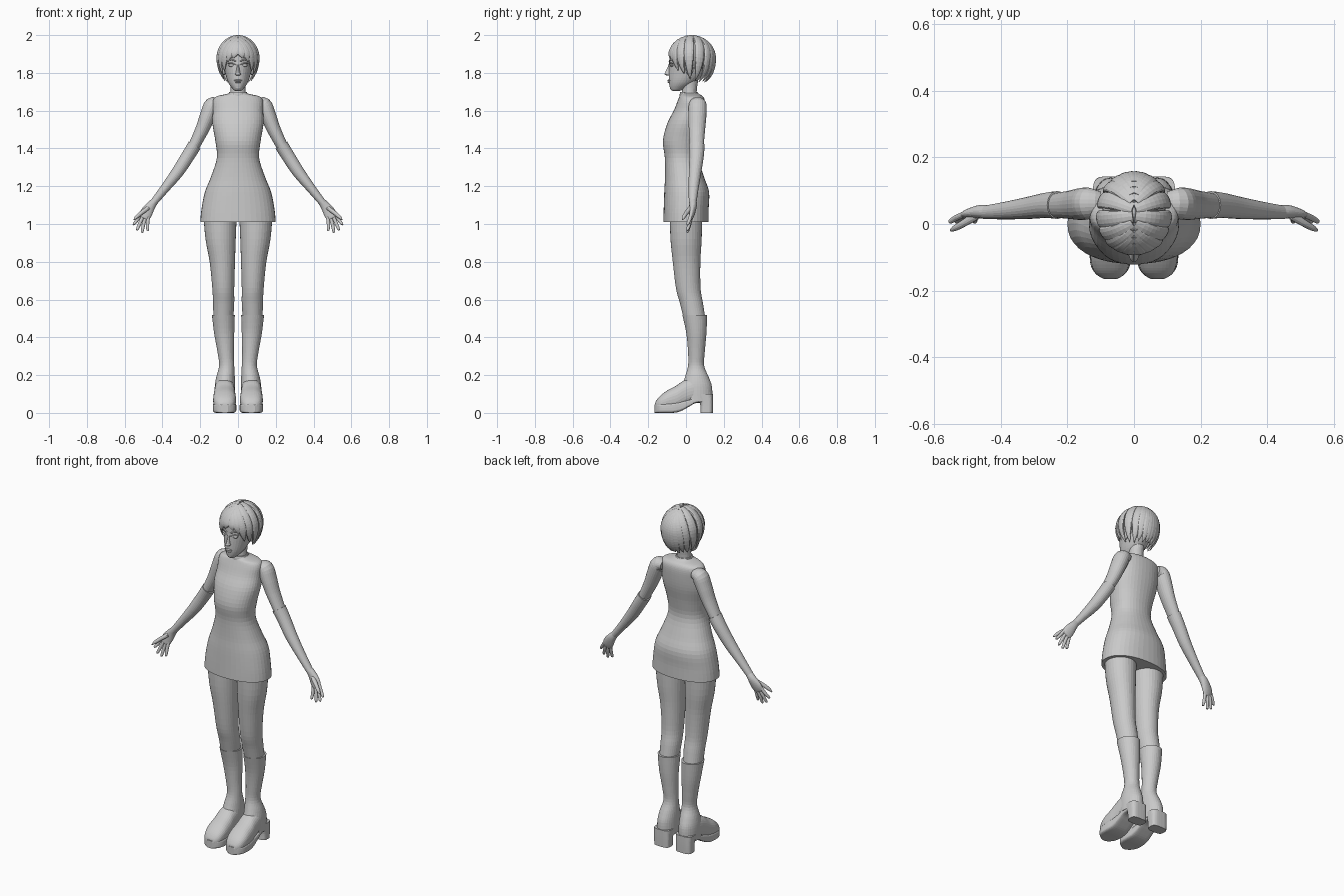
import bpy, bmesh, math
from mathutils import Vector, Matrix

old = bpy.data.objects.get("Cube")
if old:
    bpy.data.objects.remove(old, do_unlink=True)

grey = bpy.data.materials.new("plain_grey")
grey.use_nodes = True
colour = (.588, .588, .588, 1)
grey.diffuse_color = colour
grey.node_tree.nodes["Principled BSDF"].inputs["Base Color"].default_value = colour
parts = []


def finish(name, bm, mirror):
    """Turn a bmesh into a named object, mirrored to the other side if asked."""
    bmesh.ops.recalc_face_normals(bm, faces=bm.faces)
    mesh = bpy.data.meshes.new(name)
    bm.to_mesh(mesh)
    bm.free()
    mesh.materials.append(grey)
    obj = bpy.data.objects.new(name, mesh)
    bpy.context.collection.objects.link(obj)
    if mirror:
        mod = obj.modifiers.new("mirror", "MIRROR")
        mod.use_mirror_merge = False
    parts.append(obj)
    return obj


def resample(rows, steps):
    """Smooth a short list of rows with a spline through every row."""
    rows = [Vector(r) for r in rows]
    out = []
    for i in range(len(rows) - 1):
        b, c = rows[i], rows[i + 1]
        a = rows[i - 1] if i else b
        d = rows[i + 2] if i + 2 < len(rows) else c
        for k in range(steps):
            t = k / steps
            out.append(b + (c - a) * (t / 2) + (a * 2 - b * 5 + c * 4 - d) * (t * t / 2)
                       + (b * 3 - a - c * 3 + d) * (t ** 3 / 2))
    return out + [rows[-1]]


def loft(name, rings, mirror=False, sides=24, power=2):
    """Skin rings given as (centre, half axis u, half axis v)."""
    bm = bmesh.new()
    loops = []
    for centre, u, v in rings:
        loop = []
        for k in range(sides):
            a = math.tau * k / sides
            c, s = math.cos(a), math.sin(a)
            c = math.copysign(abs(c) ** (2 / power), c)
            s = math.copysign(abs(s) ** (2 / power), s)
            loop.append(bm.verts.new(centre + u * c + v * s))
        loops.append(loop)
    for low, high in zip(loops, loops[1:]):
        for k in range(sides):
            j = (k + 1) % sides
            bm.faces.new((low[k], low[j], high[j], high[k]))
    bm.faces.new(loops[0])
    bm.faces.new(loops[-1])
    return finish(name, bm, mirror)


def upright(name, rows, steps=4, **options):
    """Loft along z; rows are z, x min, x max, y min, y max."""
    rings = [(Vector((x0 + x1, y0 + y1, z * 2)) / 2, Vector(((x1 - x0) / 2, 0, 0)),
              Vector((0, (y1 - y0) / 2, 0))) for z, x0, x1, y0, y1 in resample(rows, steps)]
    return loft(name, rings, **options)


def centred(rows):
    return [(z, -w, w, y0, y1) for z, w, y0, y1 in rows]


def lengthwise(name, rows, steps=4, **options):
    """Loft along y; rows are y, half width, z min, z max, around the foot axis."""
    rings = [(Vector((.071, y, (z0 + z1) / 2)), Vector((w, 0, 0)),
              Vector((0, 0, (z1 - z0) / 2))) for y, w, z0, z1 in resample(rows, steps)]
    return loft(name, rings, mirror=True, **options)


def tube(name, rows, steps=4, facing=lambda p: Vector((0, 1, 0)), **options):
    """Loft along a path; rows are x, y, z, half width, half thickness."""
    rows = resample(rows, steps)
    points = [Vector(r[:3]) for r in rows]
    rings = []
    for i, p in enumerate(points):
        along = (points[min(i + 1, len(points) - 1)] - points[max(i - 1, 0)]).normalized()
        v = facing(p)
        v = (v - along * v.dot(along)).normalized()
        rings.append((p, v.cross(along) * max(rows[i][3], .001), v * max(rows[i][4], .001)))
    return loft(name, rings, mirror=True, **options)


def ball(name, place, size, mirror=False):
    bm = bmesh.new()
    bmesh.ops.create_uvsphere(bm, u_segments=24, v_segments=16, radius=1,
                              matrix=Matrix.Translation(place) @ Matrix.Diagonal((*size, 1)))
    return finish(name, bm, mirror)


# Dress, collar and neck
upright("dress", centred([
    (1.01, .2, -.12, .12), (1.08, .193, -.118, .12), (1.17, .175, -.115, .122),
    (1.25, .143, -.111, .095), (1.35, .112, -.112, .066), (1.44, .12, -.122, .075),
    (1.53, .135, -.1, .093), (1.6, .133, -.065, .1), (1.65, .133, -.045, .1),
    (1.675, .115, -.035, .09), (1.688, .06, -.03, .07), (1.695, .046, -.029, .06)]),
    sides=40, power=2.2)
upright("collar", centred([(1.675, .05, -.034, .066), (1.69, .049, -.033, .064),
                           (1.7, .046, -.03, .06)]))
upright("neck", centred([(1.66, .044, -.025, .056), (1.72, .039, -.02, .058),
                         (1.79, .042, -.03, .07)]))

# Arms, gloves and hands
tube("upper_arm", [(.1, .062, 1.635, .026, .035), (.135, .062, 1.63, .042, .047),
                   (.16, .06, 1.575, .041, .048), (.19, .058, 1.5, .036, .043),
                   (.235, .056, 1.41, .03, .037), (.25, .056, 1.385, .029, .035)])
tube("glove", [(.23, .057, 1.417, .036, .042), (.265, .056, 1.36, .035, .038),
               (.32, .048, 1.275, .032, .033), (.39, .04, 1.185, .024, .026),
               (.45, .035, 1.11, .019, .02)])
tube("palm", [(.44, .036, 1.122, .019, .02), (.462, .037, 1.095, .025, .02),
              (.485, .032, 1.06, .032, .016), (.498, .026, 1.034, .029, .011),
              (.501, .024, 1.028, .02, .005)])
fingers = {"index": (.518, 1.047, .551, .995), "middle": (.508, 1.037, .533, .967),
           "ring": (.495, 1.031, .507, .956), "little": (.48, 1.034, .478, .965)}
for label, (x0, z0, x1, z1) in fingers.items():
    xm, zm = (x0 + x1) / 2, (z0 + z1) / 2
    tube(label + "_finger", [(x0 - .006, .028, z0 + .008, .009, .009), (xm, .018, zm, .009, .009),
                             (x1, .008, z1 + .004, .007, .007), (x1, .007, z1, .002, .002)], sides=12)
tube("thumb", [(.475, .025, 1.085, .011, .014), (.51, .003, 1.06, .011, .011),
               (.537, -.012, 1.037, .009, .009), (.552, -.019, 1.022, .002, .003)], sides=12)

# Legs and boot shafts
upright("leg", [(1.06, .006, .184, -.086, .086), (.92, .012, .172, -.082, .083),
                (.8, .016, .15, -.07, .076), (.66, .02, .136, -.053, .077),
                (.58, .02, .132, -.032, .09), (.49, .026, .13, -.01, .104)],
        mirror=True, sides=32)
upright("boot_shaft", [(.518, .017, .138, -.019, .112), (.42, .02, .126, .002, .108),
                       (.32, .022, .108, .011, .099), (.25, .02, .1, .011, .096),
                       (.19, .017, .115, -.005, .12), (.14, .016, .123, -.02, .137),
                       (.07, .016, .124, -.02, .14)], mirror=True, sides=32)

# Shoe upper, platform sole and block heel
lengthwise("shoe_upper", [(.1, .045, .05, .17), (.04, .052, .05, .185), (-.01, .055, .03, .172),
                          (-.05, .059, .01, .145), (-.1, .06, .01, .118),
                          (-.14, .05, .01, .087), (-.16, .03, .015, .06), (-.164, .012, .02, .045)],
           sides=32, power=2.4)
lengthwise("platform_sole", [(.085, .05, .055, .09), (.05, .051, .052, .08), (.015, .053, .032, .07),
                             (-.03, .058, .008, .06), (-.07, .062, 0, .055), (-.12, .06, 0, .05),
                             (-.15, .044, 0, .048), (-.166, .018, 0, .045)], sides=32, power=5)
upright("block_heel", [(0, .022, .12, .076, .142), (.05, .021, .121, .074, .143),
                       (.1, .019, .123, .05, .143)], mirror=True, sides=32, power=3.5)

# Head and face
upright("head", centred([(1.704, .014, -.07, -.035), (1.715, .028, -.083, -.01),
                         (1.75, .052, -.09, .05), (1.8, .068, -.091, .1), (1.85, .077, -.089, .12),
                         (1.92, .078, -.083, .122), (1.965, .054, -.05, .09),
                         (1.98, .015, 0, .04)]), sides=32)
upright("nose", centred([(1.785, .008, -.1, -.07), (1.792, .015, -.113, -.07),
                         (1.803, .011, -.11, -.07), (1.83, .007, -.097, -.07),
                         (1.85, .008, -.09, -.07)]), sides=16)
ball("upper_lip", (0, -.088, 1.76), (.021, .011, .005))
ball("lower_lip", (0, -.087, 1.751), (.017, .011, .006))
ball("chin", (0, -.068, 1.722), (.02, .018, .014))
ball("eye", (.033, -.074, 1.84), (.017, .011, .008), True)
ball("ear", (.074, .018, 1.82), (.012, .02, .032), True)
tube("eyelid", [(.014, -.086, 1.844, .002, .003), (.034, -.083, 1.852, .003, .005),
                (.054, -.067, 1.849, .002, .003)], sides=10)
tube("eyebrow", [(.012, -.088, 1.862, .003, .004), (.036, -.08, 1.87, .004, .004),
                 (.06, -.06, 1.87, .002, .003)], sides=10)

# Hair: a cap under overlapping tapered locks that fall from the centre line
crown = Vector((0, .03, 1.875))
ball("hair_cap", (0, .04, 1.888), (.095, .108, .1))


def on_scalp(direction):
    down = direction.z < 0
    return crown + Vector((direction.x * .104, direction.y * .118,
                           direction.z * (.16 if down else .115)))


count = 10
for i in range(count):
    s = i / (count - 1)
    rise = math.radians(45 + 95 * s)
    turn = math.radians(14 + 160 * s)
    start = Vector((.03, -math.cos(rise), math.sin(rise))).normalized()
    drop = .02 - 1.25 * min(1, s * 1.7) + .1 * (i % 2)
    end = Vector((math.sin(turn), -math.cos(turn), drop)).normalized()
    rows = []
    for k in range(9):
        t = k / 8
        width = .02 + .006 * math.sin(math.pi * t)
        taper = 1 if t < .6 else 1 - ((t - .6) / .4) ** 2 * .95
        rows.append((*on_scalp(start.slerp(end, t)), width * taper, .01 * taper + .001))
    tube(f"hair_lock_{i + 1}", rows, steps=2, facing=lambda p: (p - crown).normalized(), sides=12)

# Smooth shading that keeps hard edges
for obj in bpy.context.view_layer.objects:
    obj.select_set(obj in parts)
bpy.context.view_layer.objects.active = parts[0]
bpy.ops.object.shade_smooth_by_angle(angle=math.radians(40))
